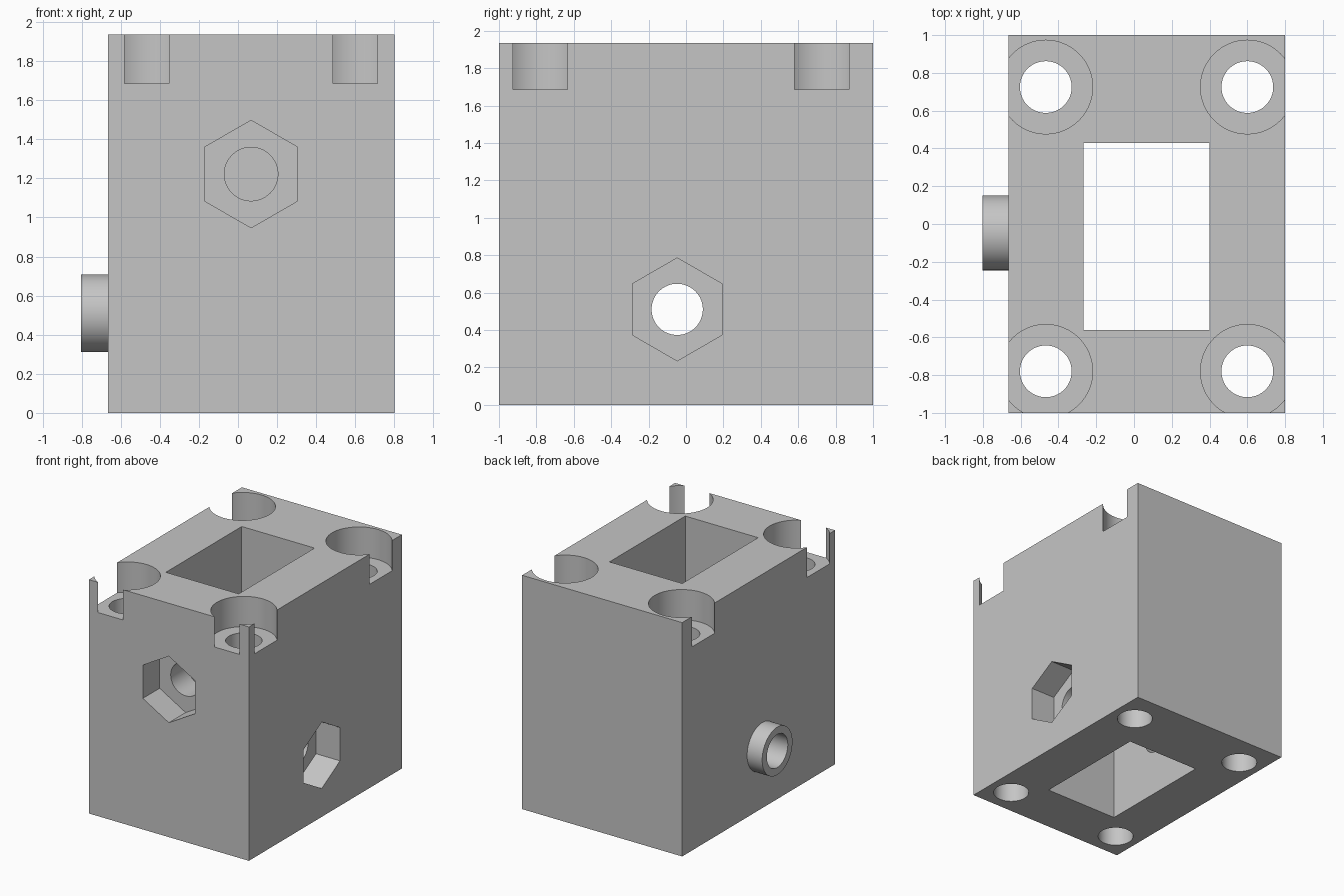
import bpy, bmesh
from math import sin, cos, tau

if "Cube" in bpy.data.objects:
    bpy.data.objects.remove(bpy.data.objects["Cube"])

grey = bpy.data.materials.new("light grey")
grey.use_nodes = True
grey.diffuse_color = (0.56, 0.56, 0.56, 1)
grey.node_tree.nodes["Principled BSDF"].inputs["Base Color"].default_value = grey.diffuse_color


def prism(name, outline, axis, lo, hi):
    """Extrude a 2D outline along an axis from lo to hi."""
    bm = bmesh.new()

    def point(u, v, t):
        return {"x": (t, u, v), "y": (u, t, v), "z": (u, v, t)}[axis]
    face = bm.faces.new([bm.verts.new(point(u, v, lo)) for u, v in outline])
    ext = bmesh.ops.extrude_face_region(bm, geom=[face])["geom"]
    bmesh.ops.translate(bm, vec=point(0, 0, hi - lo),
                        verts=[g for g in ext if isinstance(g, bmesh.types.BMVert)])
    bmesh.ops.recalc_face_normals(bm, faces=bm.faces)
    mesh = bpy.data.meshes.new(name)
    bm.to_mesh(mesh)
    bm.free()
    mesh.materials.append(grey)
    obj = bpy.data.objects.new(name, mesh)
    bpy.context.collection.objects.link(obj)
    return obj


def rect(u0, u1, v0, v1):
    return [(u0, v0), (u1, v0), (u1, v1), (u0, v1)]


def ring(u, v, r, sides=64):
    return [(u + r * sin(tau * i / sides), v + r * cos(tau * i / sides)) for i in range(sides)]


LEFT, RIGHT, TOP = -0.665, 0.8, 1.935
BORE, COUNTERBORE, NUT = 0.137, 0.248, 0.275
NUT_DEPTH = 0.22

# Main block
block = prism("housing_block", rect(LEFT, RIGHT, -1, 1), "z", 0, TOP)

# Side spout, joined to the block
spout_at = (-0.047, 0.51)
tools = [(prism("side_spout", ring(*spout_at, 0.198), "x", -0.803, -0.5), "UNION")]

# Central shaft through the block
cuts = [prism("shaft_cutter", rect(-0.267, 0.4, -0.562, 0.43), "z", -0.1, 2.1)]

# Corner bolt holes with counterbores
for x in (-0.467, 0.6):
    for y in (-0.78, 0.725):
        cuts.append(prism("bolt_hole_cutter", ring(x, y, BORE), "z", -0.1, 2.1))
        cuts.append(prism("counterbore_cutter", ring(x, y, COUNTERBORE), "z", 1.685, 2.1))

# Front nut pocket and its bore into the shaft
front_at = (0.067, 1.222)
cuts.append(prism("front_nut_cutter", ring(*front_at, NUT, 6), "y", -1.1, -1 + NUT_DEPTH))
cuts.append(prism("front_bore_cutter", ring(*front_at, BORE), "y", -1.1, -0.3))

# Side nut pocket and its bore across to the spout
cuts.append(prism("side_nut_cutter", ring(*spout_at, NUT, 6), "x", RIGHT - NUT_DEPTH, 0.9))
cuts.append(prism("side_bore_cutter", ring(*spout_at, BORE), "x", -0.95, 0.9))

# Apply all joins and cuts
tools += [(c, "DIFFERENCE") for c in cuts]
bpy.context.view_layer.objects.active = block
for tool, operation in tools:
    mod = block.modifiers.new(tool.name, "BOOLEAN")
    mod.operation, mod.solver, mod.object = operation, "EXACT", tool
    bpy.ops.object.modifier_apply(modifier=mod.name)
    bpy.data.objects.remove(tool)

# Smooth the bores and keep the edges sharp
bpy.ops.object.select_all(action="DESELECT")
block.select_set(True)
bpy.ops.object.shade_smooth_by_angle(angle=0.5)
